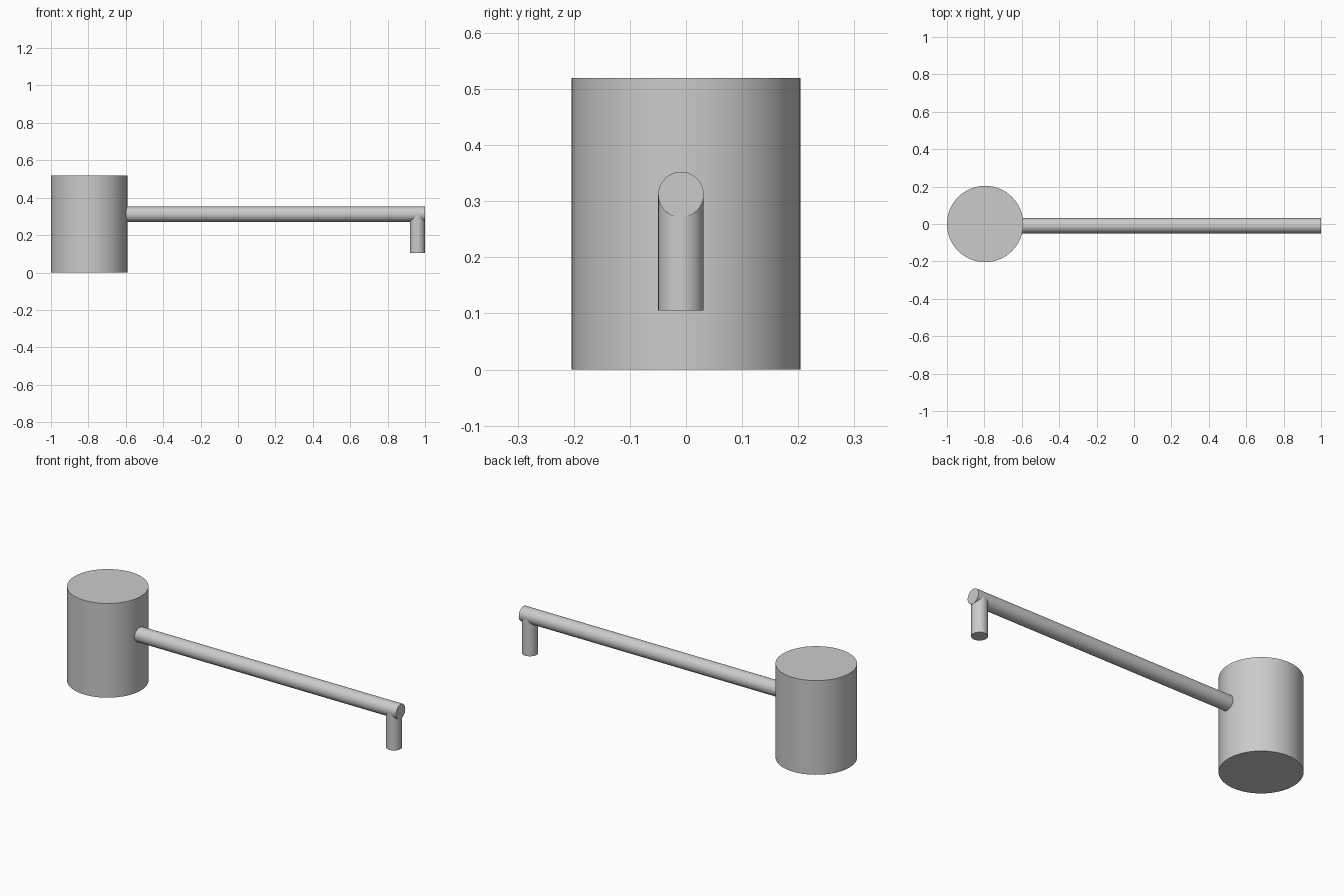
import bpy
import math
from mathutils import Vector

cube = bpy.data.objects.get("Cube")
if cube:
    bpy.data.objects.remove(cube, do_unlink=True)

# Single plain grey
grey = bpy.data.materials.new("grey")
grey.use_nodes = True
colour = (0.6, 0.6, 0.6, 1)
grey.diffuse_color = colour
grey.node_tree.nodes["Principled BSDF"].inputs["Base Color"].default_value = colour


def rod(name, start, end, radius, sides=48):
    """Smooth capped cylinder running between two points."""
    start, end = Vector(start), Vector(end)
    axis = end - start
    bpy.ops.mesh.primitive_cylinder_add(
        vertices=sides, radius=radius, depth=axis.length,
        location=(start + end) / 2,
        rotation=axis.to_track_quat("Z", "Y").to_euler())
    obj = bpy.context.object
    obj.name = name
    obj.data.materials.append(grey)
    bpy.ops.object.shade_smooth_by_angle(angle=math.radians(30))
    return obj


DRUM_X, DRUM_RADIUS = -0.796, 0.204
PIPE_RADIUS, PIPE_Y, PIPE_Z = 0.0405, -0.009, 0.312
SPOUT_X = 1 - PIPE_RADIUS

# Upright drum
rod("drum", (DRUM_X, 0, 0), (DRUM_X, 0, 0.52), DRUM_RADIUS, 64)

# Long horizontal arm, set into the drum wall
rod("arm", (DRUM_X + 0.15, PIPE_Y, PIPE_Z), (1, PIPE_Y, PIPE_Z), PIPE_RADIUS)

# Short spout hanging from the end of the arm
rod("spout", (SPOUT_X, PIPE_Y, 0.105), (SPOUT_X, PIPE_Y, PIPE_Z), PIPE_RADIUS)
